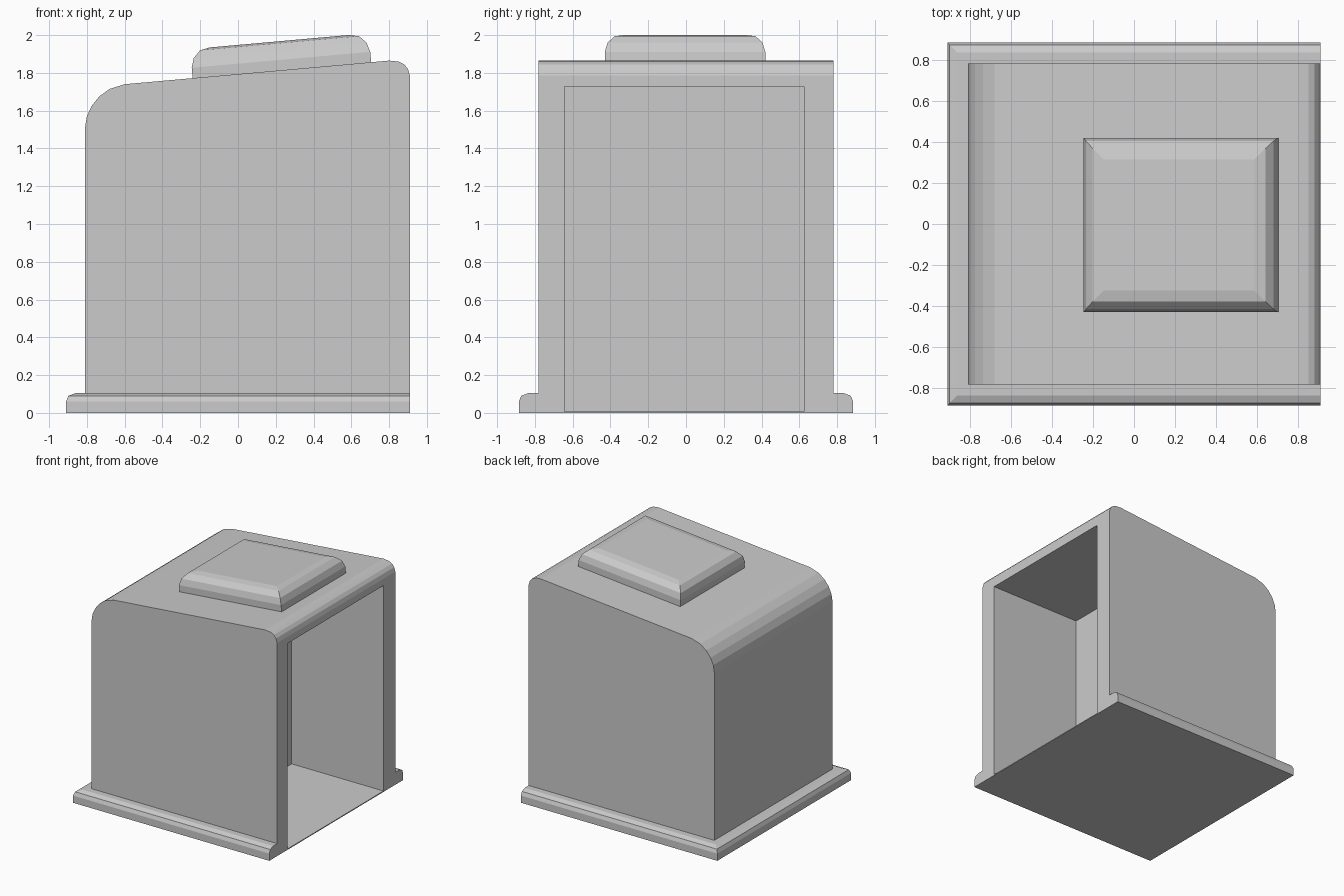
import bpy, bmesh, math
from mathutils import Matrix

if "Cube" in bpy.data.objects:
    bpy.data.objects.remove(bpy.data.objects["Cube"])

grey = bpy.data.materials.new("light grey")
grey.diffuse_color = (0.6, 0.6, 0.6, 1)
grey.use_nodes = True
grey.node_tree.nodes["Principled BSDF"].inputs["Base Color"].default_value = grey.diffuse_color


def finish(bm, name):
    bmesh.ops.recalc_face_normals(bm, faces=bm.faces)
    me = bpy.data.meshes.new(name)
    bm.to_mesh(me)
    bm.free()
    me.materials.append(grey)
    ob = bpy.data.objects.new(name, me)
    bpy.context.collection.objects.link(ob)
    return ob


def loft(name, loops):
    """Skin a stack of matching closed loops and cap both ends."""
    bm = bmesh.new()
    rings = [[bm.verts.new(p) for p in loop] for loop in loops]
    n = len(rings[0])
    for a, b in zip(rings, rings[1:]):
        for i in range(n):
            j = (i + 1) % n
            bm.faces.new((a[i], a[j], b[j], b[i]))
    bm.faces.new(rings[0])
    bm.faces.new(rings[-1])
    return finish(bm, name)


def rect(x0, x1, y0, y1, z):
    return [(x0, y0, z), (x1, y0, z), (x1, y1, z), (x0, y1, z)]


# Base plate: rounded rim on three sides, flush on the open side
base = loft("base_plate", [rect(-0.91 + d, 0.91, -0.885 + d, 0.885 - d, z)
            for d, z in ((0, 0), (0, 0.06), (0.012, 0.09), (0.05, 0.105))])

# Housing: side profile with sloping top, extruded across the width
profile = [(-0.81, 0.105), (0.91, 0.105), (0.91, 1.785), (0.90, 1.82),
           (0.88, 1.845), (0.85, 1.86), (0.80, 1.865), (-0.60, 1.74),
           (-0.68, 1.715), (-0.735, 1.675), (-0.775, 1.625),
           (-0.80, 1.57), (-0.81, 1.51)]
housing = loft("housing", [[(x, y, z) for x, z in profile]
                           for y in (-0.782, 0.782)])

# Raised lid, tilted to lie on the sloping top
lid = loft("raised_lid", [rect(-0.4745 + d, 0.4745 - d, -0.425 + d, 0.425 - d, h)
           for d, h in ((0, -0.01), (0, 0.055), (0.015, 0.105),
                        (0.052, 0.143), (0.105, 0.154))])
lid.data.transform(Matrix.Translation((0.2325, -0.005, 1.8143))
                   @ Matrix.Rotation(-math.atan2(0.125, 1.4), 4, 'Y'))

# Doorway cavity cut into the open side
cutter = loft("cavity_cutter", [rect(0.06, 1.1, -0.642, 0.625, z)
                                for z in (0.008, 1.728)])
cutter.hide_render = True
cutter.display_type = 'WIRE'
for ob in (base, housing):
    mod = ob.modifiers.new("cavity", 'BOOLEAN')
    mod.operation = 'DIFFERENCE'
    mod.solver = 'EXACT'
    mod.object = cutter
